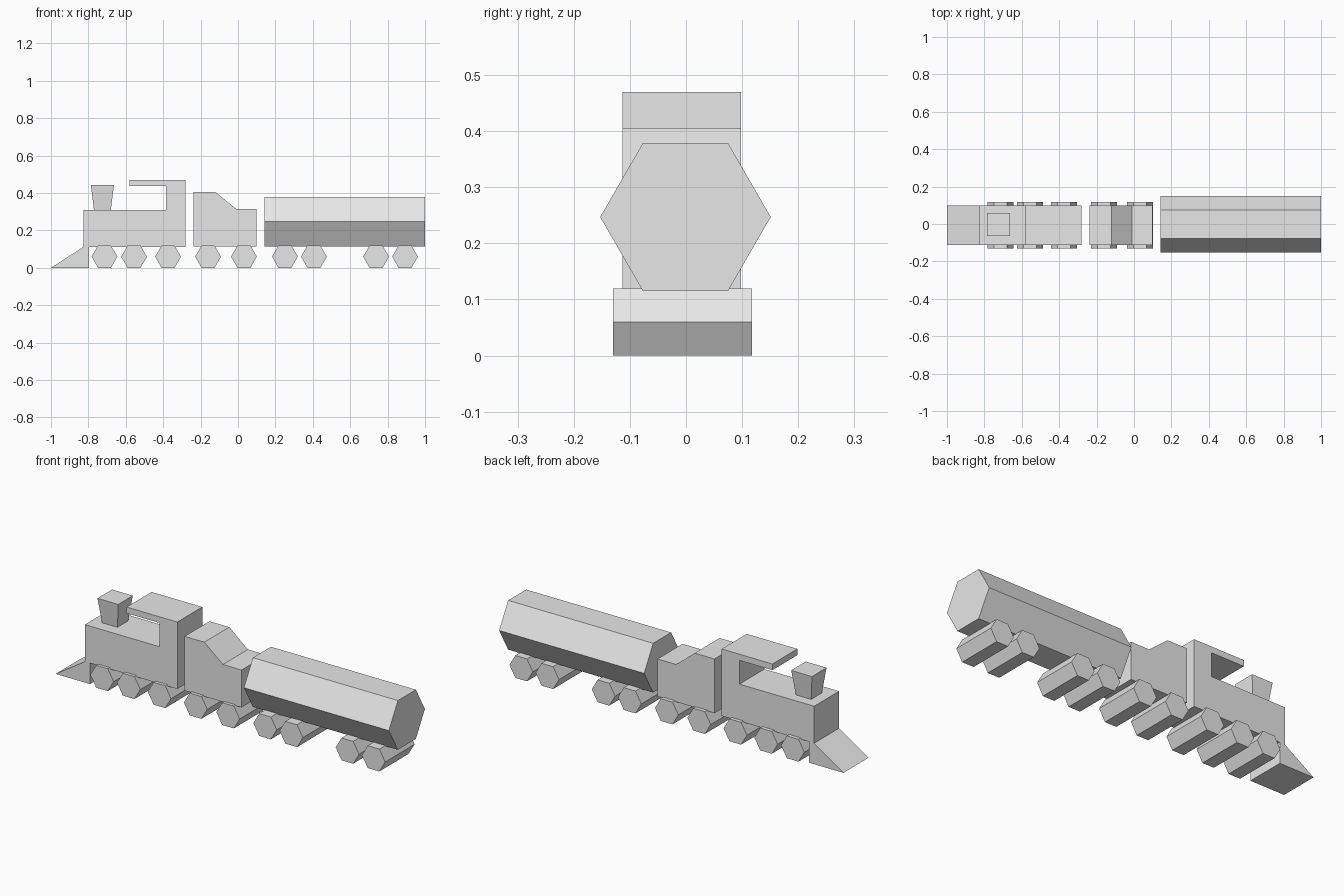
import bpy, bmesh, math

cube = bpy.data.objects.get("Cube")
if cube:
    bpy.data.objects.remove(cube, do_unlink=True)

grey = bpy.data.materials.new("light_grey")
grey.use_nodes = True
grey.diffuse_color = (0.8, 0.8, 0.8, 1)
grey.node_tree.nodes["Principled BSDF"].inputs["Base Color"].default_value = (0.8, 0.8, 0.8, 1)


def finish(name, bm):
    bmesh.ops.recalc_face_normals(bm, faces=bm.faces[:])
    mesh = bpy.data.meshes.new(name)
    bm.to_mesh(mesh)
    bm.free()
    mesh.materials.append(grey)
    obj = bpy.data.objects.new(name, mesh)
    bpy.context.collection.objects.link(obj)
    return obj


def extrude(name, points, vector):
    """Solid swept from a flat outline along a vector."""
    bm = bmesh.new()
    face = bm.faces.new([bm.verts.new(p) for p in points])
    result = bmesh.ops.extrude_face_region(bm, geom=[face], use_keep_orig=True)
    moved = [v for v in result["geom"] if isinstance(v, bmesh.types.BMVert)]
    bmesh.ops.translate(bm, verts=moved, vec=vector)
    return finish(name, bm)


def side_profile(name, outline, y0=-0.113, y1=0.098):
    return extrude(name, [(x, y0, z) for x, z in outline], (0, y1 - y0, 0))


def hexagon(radius):
    return [(radius * math.cos(i * math.pi / 3), radius * math.sin(i * math.pi / 3))
            for i in range(6)]


# Locomotive: boiler, cab and overhanging roof in one outline
side_profile("locomotive_body", [
    (-0.827, 0.112), (-0.28, 0.112), (-0.28, 0.47), (-0.58, 0.47),
    (-0.58, 0.437), (-0.385, 0.437), (-0.385, 0.31), (-0.827, 0.31)])

# Sloping track guard
side_profile("track_guard", [(-1, 0), (-0.797, 0), (-0.797, 0.114), (-0.827, 0.112)])

# Tender with a sloping middle
side_profile("tender", [
    (-0.237, 0.115), (0.1, 0.115), (0.1, 0.315),
    (-0.01, 0.315), (-0.12, 0.405), (-0.237, 0.405)])

# Flared square chimney
bm = bmesh.new()
bmesh.ops.create_cube(bm, size=1)
for v in bm.verts:
    half = 0.0615 if v.co.z > 0 else 0.045
    v.co = (-0.725 + math.copysign(half, v.co.x),
            -0.003 + math.copysign(half, v.co.y),
            0.443 if v.co.z > 0 else 0.308)
finish("chimney", bm)

# Six-sided tank wagon
extrude("tank", [(0.142, y - 0.001, z + 0.247) for y, z in hexagon(0.152)], (0.858, 0, 0))

# Six-sided wheel rollers
for i, x in enumerate((-0.714, -0.556, -0.374, -0.16, 0.032, 0.251, 0.406, 0.738, 0.893)):
    side_profile(f"wheel_{i + 1}", [(x + a, 0.06 + b) for a, b in hexagon(0.069)],
                 -0.13, 0.118)
